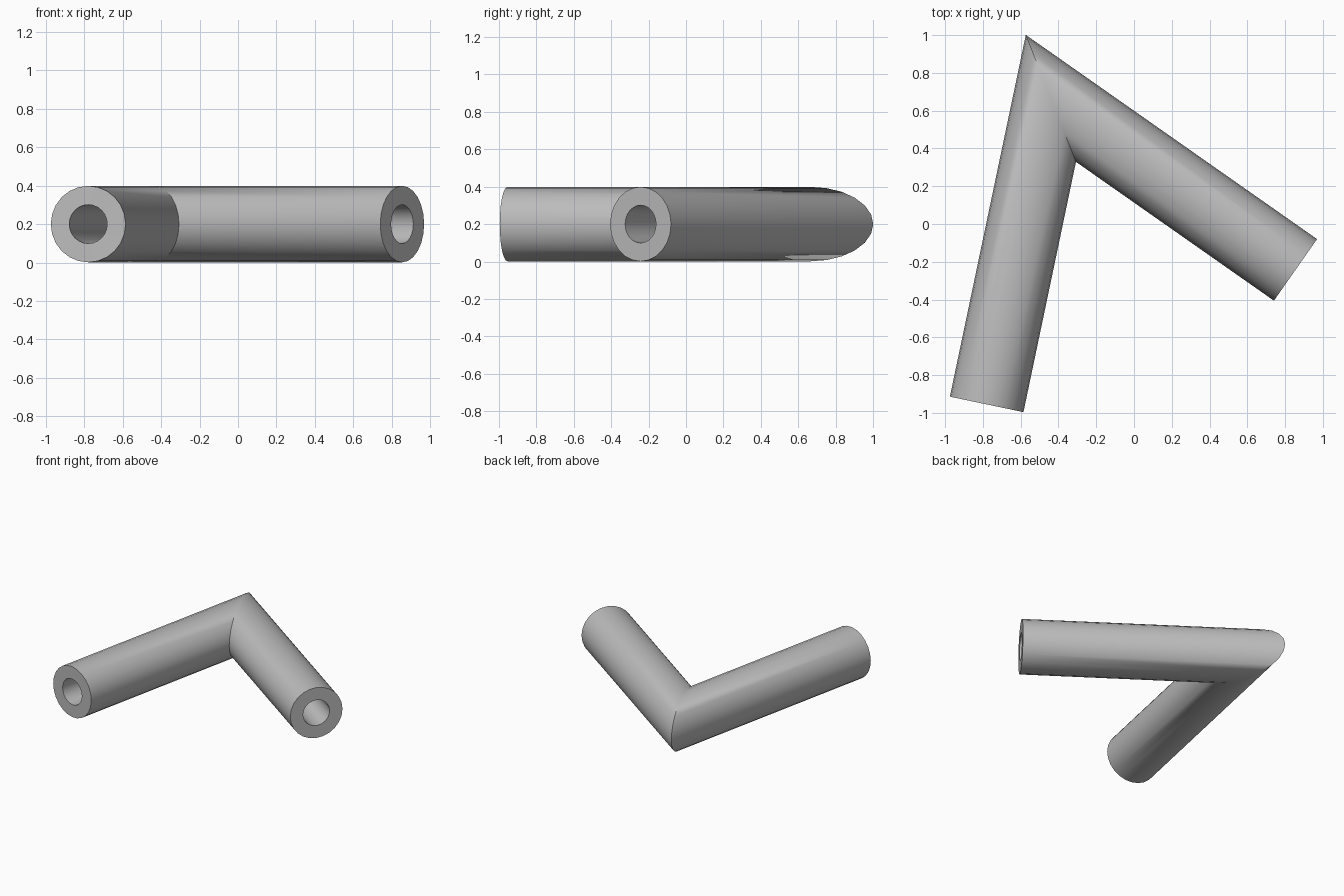
import bpy, bmesh, math
from mathutils import Vector

if "Cube" in bpy.data.objects:
    bpy.data.objects.remove(bpy.data.objects["Cube"], do_unlink=True)

SIDES = 24
OUTER, INNER = 0.199, 0.101
LEVEL = 0.2

# Centre line of the bent pipe
start = Vector((-0.78, -0.955, LEVEL))
corner = Vector((-0.44, 0.665, LEVEL))
end = Vector((0.855, -0.243, LEVEL))
up = Vector((0, 0, 1))

# Sideways vectors: square at both ends, stretched along the mitre at the corner
side_a = up.cross((corner - start).normalized())
side_b = up.cross((end - corner).normalized())
mitre = (side_a + side_b).normalized()
mitre /= mitre.dot(side_a)
stations = [(start, side_a), (corner, mitre), (end, side_b)]

bm = bmesh.new()


def ring(centre, side, radius):
    angles = [2 * math.pi * i / SIDES for i in range(SIDES)]
    return [bm.verts.new(centre + radius * (side * math.cos(a) + up * math.sin(a)))
            for a in angles]


def bridge(first, second):
    for i in range(SIDES):
        j = (i + 1) % SIDES
        bm.faces.new((first[i], first[j], second[j], second[i]))


# Outer wall, bore and the two flat annular ends
outer = [ring(c, s, OUTER) for c, s in stations]
inner = [ring(c, s, INNER) for c, s in stations]
for wall in (outer, inner):
    bridge(wall[0], wall[1])
    bridge(wall[1], wall[2])
bridge(outer[0], inner[0])
bridge(outer[-1], inner[-1])
bmesh.ops.recalc_face_normals(bm, faces=bm.faces)

mesh = bpy.data.meshes.new("bent_pipe")
bm.to_mesh(mesh)
bm.free()
pipe = bpy.data.objects.new("bent_pipe", mesh)
bpy.context.collection.objects.link(pipe)

# Plain grey finish
grey = bpy.data.materials.new("grey")
grey.use_nodes = True
colour = (0.5, 0.5, 0.5, 1)
grey.diffuse_color = colour
grey.node_tree.nodes["Principled BSDF"].inputs["Base Color"].default_value = colour
mesh.materials.append(grey)

# Smooth walls with crisp rims and mitre
bpy.ops.object.select_all(action="DESELECT")
pipe.select_set(True)
bpy.context.view_layer.objects.active = pipe
bpy.ops.object.shade_smooth_by_angle(angle=math.radians(40))
